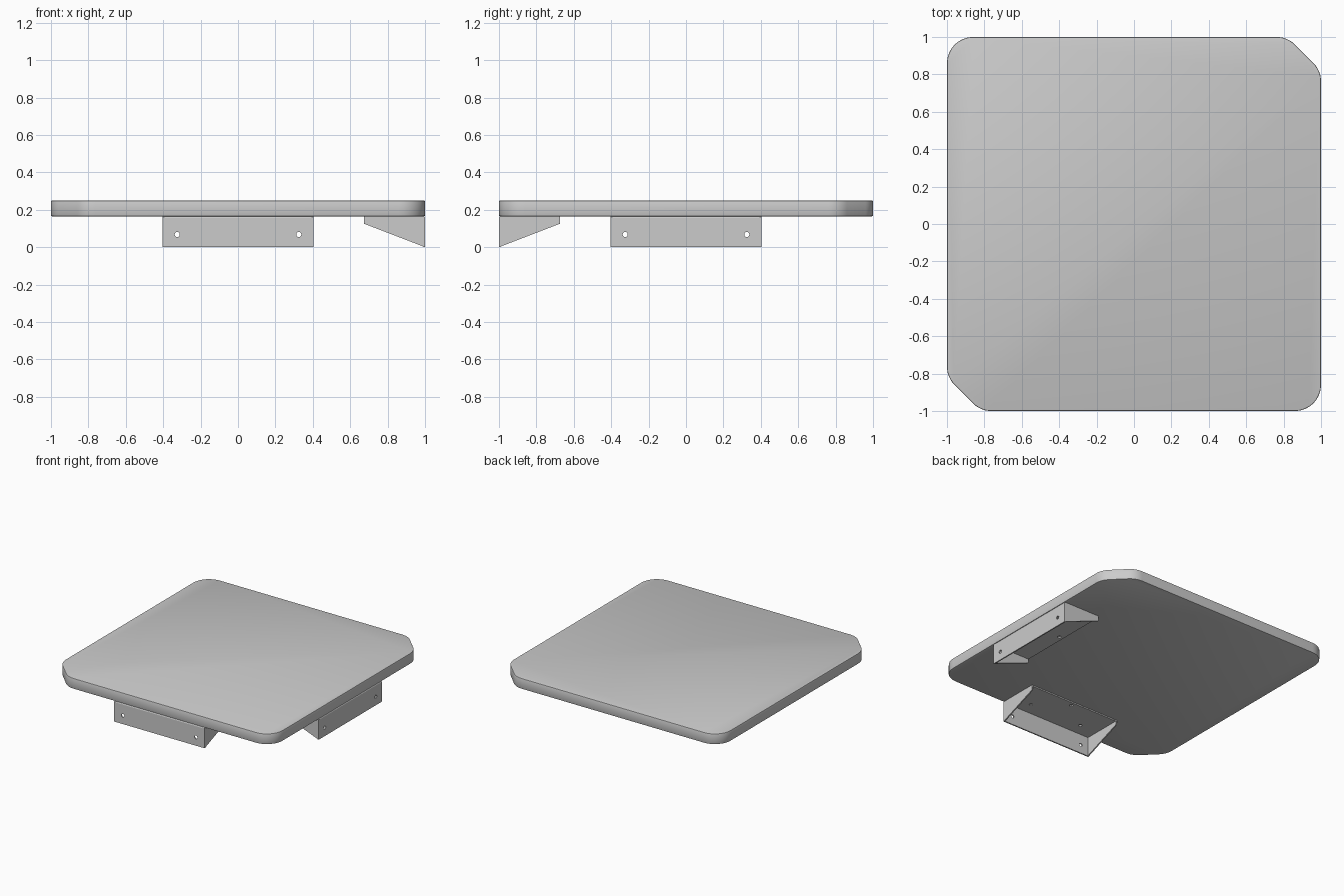
import bpy, bmesh, math
from mathutils import Vector, Matrix

if "Cube" in bpy.data.objects:
    bpy.data.objects.remove(bpy.data.objects["Cube"])

SLAB_Z, TOP_Z = 0.165, 0.25
HALF, DEPTH, T = 0.403, 0.325, 0.01   # bracket half width, depth, sheet thickness
HOLE_R = 0.0135


def prism(name, pts, axis_vec):
    """Extrude a closed 3D outline along a vector."""
    bm = bmesh.new()
    face = bm.faces.new([bm.verts.new(p) for p in pts])
    ext = bmesh.ops.extrude_face_region(bm, geom=[face], use_keep_orig=True)
    moved = [g for g in ext["geom"] if isinstance(g, bmesh.types.BMVert)]
    bmesh.ops.translate(bm, verts=moved, vec=axis_vec)
    bmesh.ops.recalc_face_normals(bm, faces=bm.faces)
    mesh = bpy.data.meshes.new(name)
    bm.to_mesh(mesh)
    bm.free()
    obj = bpy.data.objects.new(name, mesh)
    bpy.context.collection.objects.link(obj)
    return obj


def fillet(corners, radii, steps=8):
    """Round each corner of a 2D polygon with an arc."""
    out = []
    for i, (c, r) in enumerate(zip(corners, radii)):
        c = Vector(c)
        if r == 0:
            out.append(c)
            continue
        a = (Vector(corners[i - 1]) - c).normalized()
        b = (Vector(corners[(i + 1) % len(corners)]) - c).normalized()
        half = a.angle(b) / 2
        centre = c + (a + b).normalized() * (r / math.sin(half))
        start = c + a * (r / math.tan(half)) - centre
        end = c + b * (r / math.tan(half)) - centre
        sweep = start.angle_signed(end)
        for k in range(steps + 1):
            out.append(centre + Matrix.Rotation(-sweep * k / steps, 2) @ start)
    return out


def activate(obj):
    bpy.ops.object.select_all(action="DESELECT")
    obj.select_set(True)
    bpy.context.view_layer.objects.active = obj


def drill(obj, centre, rot):
    """Cut one screw hole through a sheet."""
    bpy.ops.mesh.primitive_cylinder_add(vertices=24, radius=HOLE_R, depth=0.04,
                                        location=centre, rotation=rot)
    cutter = bpy.context.object
    cutter.hide_render = True
    mod = obj.modifiers.new("hole", "BOOLEAN")
    mod.operation, mod.solver, mod.object = "DIFFERENCE", "EXACT", cutter
    activate(obj)
    bpy.ops.object.modifier_apply(modifier=mod.name)
    bpy.data.objects.remove(cutter)


# Shelf board: two rounded corners and two clipped, softened corners
outline = fillet([(1, -1), (1, 0.82), (0.82, 1), (-1, 1), (-1, -0.82), (-0.82, -1)],
                 [0.14] * 6)
board = prism("shelf_board", [(p.x, p.y, SLAB_Z) for p in outline], (0, 0, TOP_Z - SLAB_Z))
bev = board.modifiers.new("edge", "BEVEL")
bev.width, bev.segments, bev.angle_limit = 0.006, 2, math.radians(50)
activate(board)
bpy.ops.object.modifier_apply(modifier=bev.name)
bpy.ops.object.shade_smooth_by_angle(angle=math.radians(30))

# Bent sheet of the bracket: vertical plate and top flange
y0, y1 = -1, -1 + DEPTH
profile = fillet([(y0, 0), (y0 + T, 0), (y0 + T, SLAB_Z - T), (y1, SLAB_Z - T),
                  (y1, SLAB_Z), (y0, SLAB_Z)], [0, 0, 0, 0, 0, 0.009], steps=4)
plate = prism("front_bracket_plate", [(-HALF, p.x, p.y) for p in profile], (2 * HALF, 0, 0))
for x in (-0.325, 0.325):
    drill(plate, (x, y0, 0.068), (math.pi / 2, 0, 0))
for x, y in ((-0.235, -0.89), (0.235, -0.89), (0, -0.71)):
    drill(plate, (x, y, SLAB_Z), (0, 0, 0))

# Tapered side gussets
parts = [plate]
side = [(y0, 0), (y1, 0.125), (y1, SLAB_Z), (y0, SLAB_Z - 0.004)]
for label, x in (("left", -HALF), ("right", HALF - T)):
    parts.append(prism(f"front_bracket_{label}_gusset", [(x, y, z) for y, z in side], (T, 0, 0)))

# Second bracket on the right edge is the first one turned a quarter
for part in parts:
    twin = part.copy()
    twin.name = part.name.replace("front_", "side_")
    twin.matrix_world = Matrix.Rotation(math.pi / 2, 4, "Z")
    bpy.context.collection.objects.link(twin)
